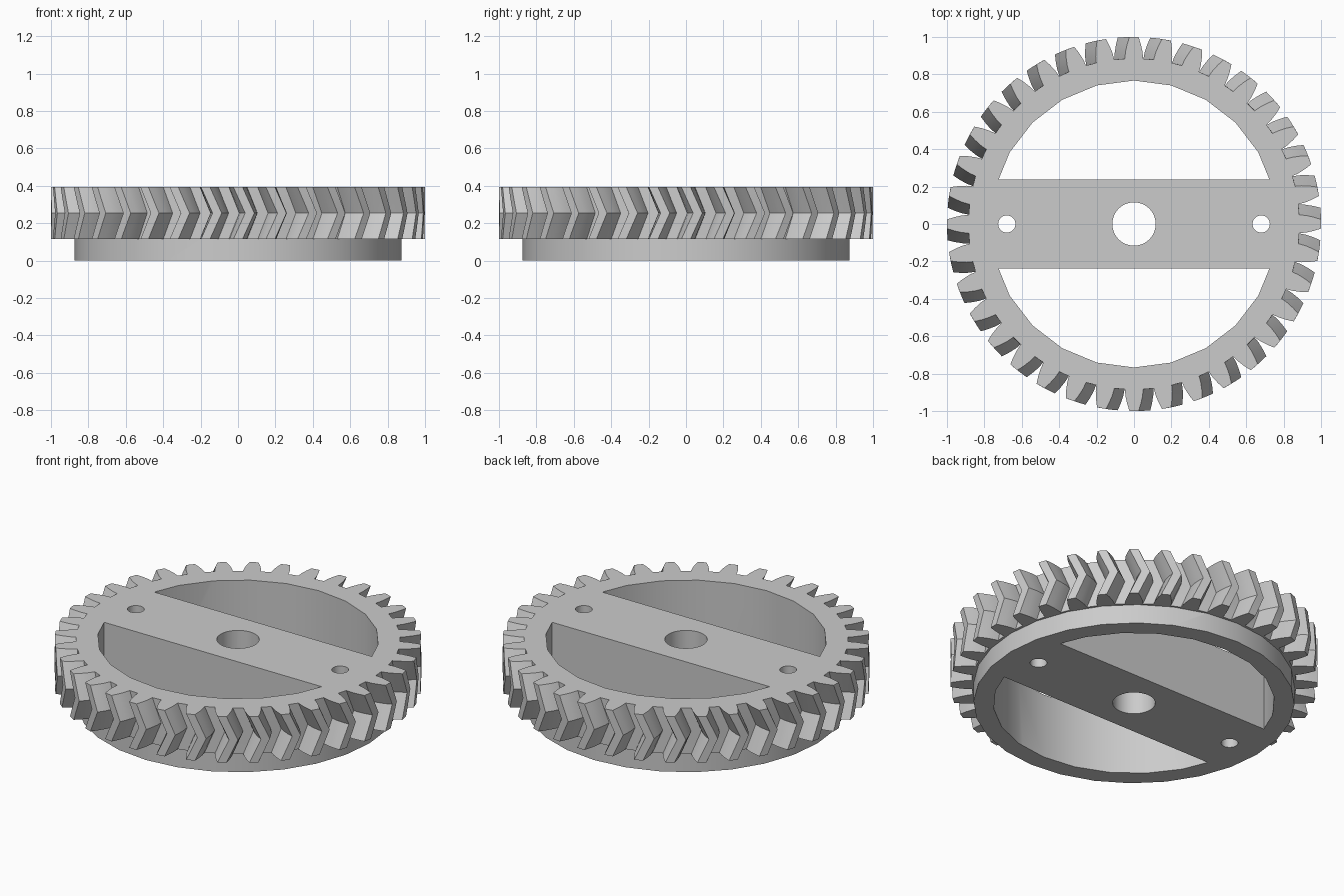
import bpy, bmesh
from math import radians, cos, sin

cube = bpy.data.objects.get("Cube")
if cube:
    bpy.data.objects.remove(cube, do_unlink=True)

TEETH = 36
HALF_TWIST = 3.6        # degrees of sweep from a face to the chevron peak
Z_LOW, Z_TOP, SLICES = 0.115, 0.392, 8
# Tooth flank from root to tip: radius, half angle in degrees
FLANK = [(0.885, 3.15), (0.92, 2.85), (0.96, 2.2), (1.0, 1.4)]

grey = bpy.data.materials.new("plain grey")
grey.use_nodes = True
colour = (0.6, 0.6, 0.6, 1)
grey.diffuse_color = colour
grey.node_tree.nodes["Principled BSDF"].inputs["Base Color"].default_value = colour


def add_object(name, bm):
    bmesh.ops.recalc_face_normals(bm, faces=bm.faces)
    mesh = bpy.data.meshes.new(name)
    bm.to_mesh(mesh)
    bm.free()
    mesh.materials.append(grey)
    obj = bpy.data.objects.new(name, mesh)
    bpy.context.collection.objects.link(obj)
    return obj


def loft(name, layers):
    """Closed solid through equal-length loops of points."""
    bm = bmesh.new()
    loops = [[bm.verts.new(p) for p in layer] for layer in layers]
    n = len(loops[0])
    for a, b in zip(loops, loops[1:]):
        for i in range(n):
            j = (i + 1) % n
            bm.faces.new((a[i], a[j], b[j], b[i]))
    bm.faces.new(loops[0])
    bm.faces.new(loops[-1])
    return add_object(name, bm)


def prism(name, outline, z0, z1):
    return loft(name, [[(x, y, z) for x, y in outline] for z in (z0, z1)])


def circle(radius, sides, cx=0.0):
    step = radians(360 / sides)
    return [(cx + radius * cos(i * step), radius * sin(i * step)) for i in range(sides)]


def gear_loop(turn, z):
    points = []
    for t in range(TEETH):
        centre = t * 360 / TEETH + turn
        side = [(r, -a) for r, a in FLANK] + [(r, a) for r, a in reversed(FLANK)]
        for r, a in side:
            ang = radians(centre + a)
            points.append((r * cos(ang), r * sin(ang), z))
    return points


def combine(target, other, operation):
    """Apply a boolean and discard the helper."""
    mod = target.modifiers.new(operation, 'BOOLEAN')
    mod.operation = operation
    mod.solver = 'EXACT'
    mod.object = other
    bpy.context.view_layer.update()
    result = bpy.data.meshes.new_from_object(
        target.evaluated_get(bpy.context.evaluated_depsgraph_get()))
    target.modifiers.clear()
    target.data = result
    bpy.data.objects.remove(other, do_unlink=True)


# Herringbone toothed rim
layers = []
for s in range(SLICES + 1):
    f = s / SLICES
    turn = HALF_TWIST * (1 - abs(2 * f - 1))
    layers.append(gear_loop(turn, Z_LOW + (Z_TOP - Z_LOW) * f))
gear = loft("herringbone_gear", layers)

# Faceted collar below the teeth
combine(gear, prism("collar", circle(0.875, 28), 0, 0.25), 'UNION')

# Two D-shaped openings either side of the crossbar
for sign in (1, -1):
    arc = [(x, sign * y) for x, y in circle(0.767, 24) if y > 0.24]
    outline = [(0.724, sign * 0.238)] + arc + [(-0.724, sign * 0.238)]
    combine(gear, prism("opening", outline, -0.1, 0.5), 'DIFFERENCE')

# Shaft bore and the two bolt holes
for x, r in ((0, 0.116), (0.68, 0.046), (-0.68, 0.046)):
    combine(gear, prism("hole", circle(r, 40, x), -0.1, 0.5), 'DIFFERENCE')

# Smooth the gentle curves, keeping the chevron and rim edges sharp
bpy.ops.object.select_all(action='DESELECT')
gear.select_set(True)
bpy.context.view_layer.objects.active = gear
bpy.ops.object.shade_smooth_by_angle(angle=radians(20))
